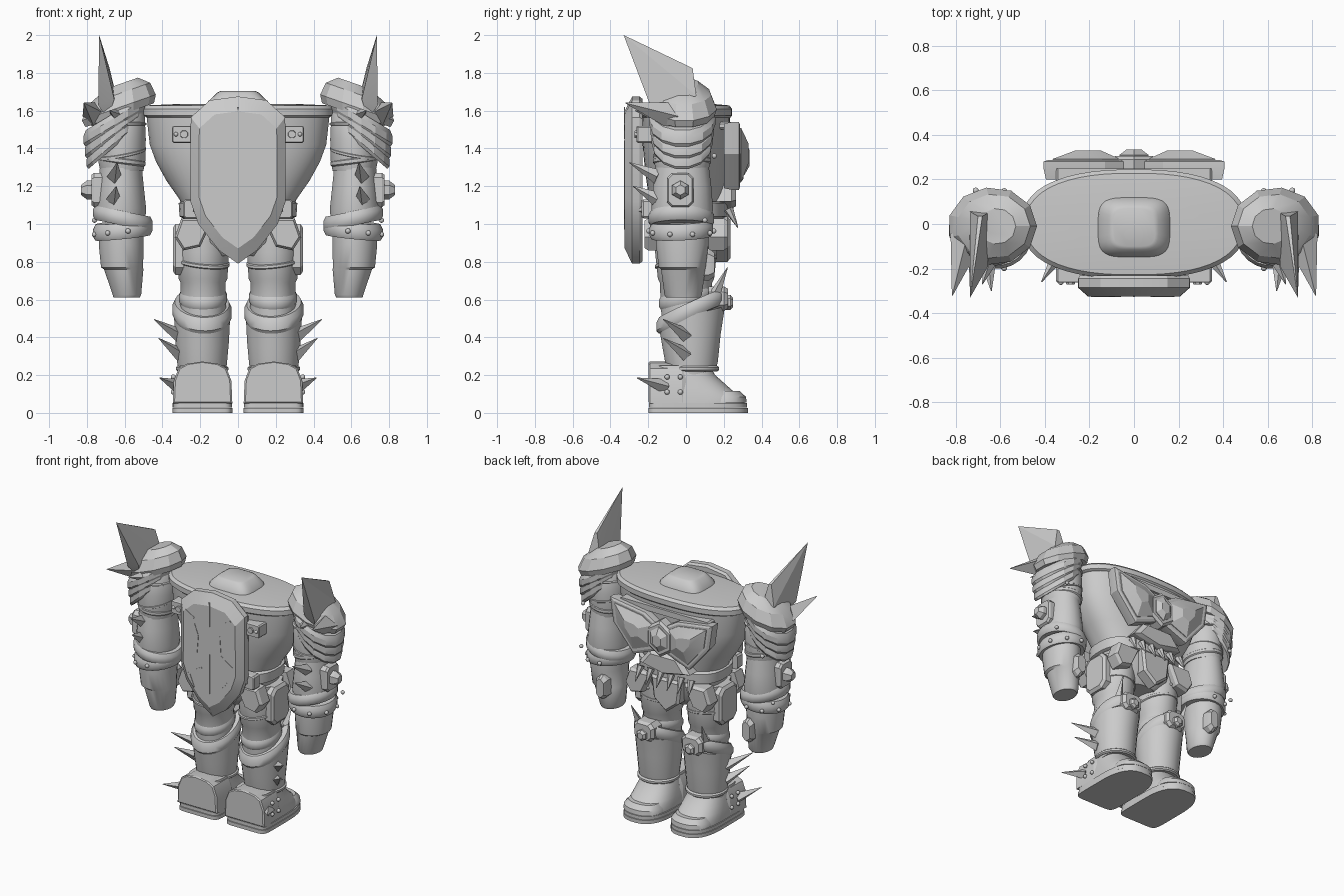
import bpy, bmesh, math
from mathutils import Vector

if "Cube" in bpy.data.objects:
    bpy.data.objects.remove(bpy.data.objects["Cube"])

grey = bpy.data.materials.new("plain_grey")
grey.diffuse_color = (0.6, 0.6, 0.6, 1)
grey.use_nodes = True
grey.node_tree.nodes["Principled BSDF"].inputs["Base Color"].default_value = grey.diffuse_color


def finish(name, bm, mirror, angle=35):
    """Clean normals, smooth by angle, optionally mirror across x."""
    bmesh.ops.recalc_face_normals(bm, faces=bm.faces)
    for f in bm.faces:
        f.smooth = True
    for e in bm.edges:
        e.smooth = len(e.link_faces) == 2 and e.calc_face_angle(0) < math.radians(angle)
    me = bpy.data.meshes.new(name)
    bm.to_mesh(me)
    bm.free()
    me.materials.append(grey)
    ob = bpy.data.objects.new(name, me)
    bpy.context.collection.objects.link(ob)
    if mirror:
        ob.modifiers.new("mirror", 'MIRROR')
    return ob


def skin(bm, rings):
    for a, b in zip(rings, rings[1:]):
        for i in range(len(a)):
            j = (i + 1) % len(a)
            bm.faces.new((a[i], a[j], b[j], b[i]))
    bm.faces.new(rings[0])
    bm.faces.new(rings[-1])


def loft(name, secs, n=24, power=(2, 2), slope=(0, 0), mirror=True, angle=35):
    """Stack of (cx, cy, z, rx, ry) ovals; power is (back half, front half)."""
    bm, rings = bmesh.new(), []
    for cx, cy, z, rx, ry in secs:
        ring = []
        for i in range(n):
            t = 2 * math.pi * (i + .5) / n
            c, s = math.cos(t), math.sin(t)
            p = 2 / (power[0] if s < 0 else power[1])
            dx = rx * math.copysign(abs(c) ** p, c)
            dy = ry * math.copysign(abs(s) ** p, s)
            ring.append(bm.verts.new((cx + dx, cy + dy, z + slope[0] * dx + slope[1] * dy)))
        rings.append(ring)
    skin(bm, rings)
    return finish(name, bm, mirror, angle)


def band(name, cx, cy, z, rx, ry, h, slope=(0, 0), n=24, angle=35, mirror=True):
    prof = ((-.5, .93), (-.25, 1), (.2, 1), (.5, .92))
    return loft(name, [(cx, cy, z + h * a, rx * k, ry * k) for a, k in prof],
                n, slope=slope, angle=angle, mirror=mirror)


def plate(name, pts, layers, axis='y', mirror=True):
    """Outline extruded along an axis through (depth, scale) layers."""
    bm, rings = bmesh.new(), []
    ca = sum(p[0] for p in pts) / len(pts)
    cb = sum(p[1] for p in pts) / len(pts)
    for d, k in layers:
        ring = []
        for a, b in pts:
            a, b = ca + (a - ca) * k, cb + (b - cb) * k
            ring.append(bm.verts.new((a, d, b) if axis == 'y' else (d, a, b)))
        rings.append(ring)
    skin(bm, rings)
    return finish(name, bm, mirror, 20)


def spikes(name, items, n=4, mirror=True):
    """Cones from (base, tip, radius)."""
    bm = bmesh.new()
    for base, tip, r in items:
        b, t = Vector(base), Vector(tip)
        d = t - b
        m = d.to_track_quat('Z', 'Y').to_matrix().to_4x4()
        m.translation = (b + t) / 2
        bmesh.ops.create_cone(bm, cap_ends=True, segments=n, radius1=r, radius2=.002,
                              depth=d.length, matrix=m)
    return finish(name, bm, mirror)


def studs(name, places, r=.014):
    bm = bmesh.new()
    for p in places:
        ret = bmesh.ops.create_icosphere(bm, subdivisions=2, radius=r)
        bmesh.ops.translate(bm, verts=ret['verts'], vec=p)
    return finish(name, bm, True)


def strips(name, lines, y, w=.005):
    """Thin raised score lines given as (x1, z1, x2, z2)."""
    bm = bmesh.new()
    for x1, z1, x2, z2 in lines:
        d = Vector((x2 - x1, z2 - z1)).normalized() * w
        q = [(x1 - d.y, z1 + d.x), (x2 - d.y, z2 + d.x), (x2 + d.y, z2 - d.x), (x1 + d.y, z1 - d.x)]
        skin(bm, [[bm.verts.new((a, yy, b)) for a, b in q] for yy in (y, y - .006)])
    return finish(name, bm, False)


def box(a0, a1, b0, b1, c=.0):
    return [(a0 + c, b0), (a1 - c, b0), (a1, b0 + c), (a1, b1 - c),
            (a1 - c, b1), (a0 + c, b1), (a0, b1 - c), (a0, b0 + c)]


def hexagon(ca, cb, r, n=6, rb=None):
    return [(ca + r * math.cos(2 * math.pi * (i + .5) / n),
             cb + (rb or r) * math.sin(2 * math.pi * (i + .5) / n)) for i in range(n)]


# torso, rim, neck
loft("torso", [(0, 0, z, rx, ry) for z, rx, ry in (
    (1.02, .27, .18), (1.13, .31, .195), (1.23, .38, .21), (1.33, .435, .222),
    (1.42, .468, .23), (1.57, .485, .235))], 48, (2.4, 2.4), mirror=False)
loft("torso_rim", [(0, 0, z, rx, ry) for z, rx, ry in (
    (1.565, .485, .235), (1.575, .505, .245), (1.61, .505, .245), (1.628, .485, .228),
    (1.636, .3, .14))], 48, (2.4, 2.4), mirror=False)
loft("neck", [(0, -.015, z, rx, ry) for z, rx, ry in (
    (1.62, .165, .138), (1.65, .158, .13), (1.695, .11, .1), (1.703, .095, .085))],
    32, (4, 4), mirror=False)

# belt and pelvis
loft("belt", [(0, 0, z, rx, ry) for z, rx, ry in (
    (1.03, .29, .2), (1.04, .31, .22), (1.11, .315, .22), (1.12, .3, .2))], 40, (2.6, 2.6), mirror=False)
loft("pelvis", [(0, 0, z, rx, ry) for z, rx, ry in (
    (.83, .12, .13), (.9, .24, .18), (1.04, .295, .2))], 32, (2.6, 2.6), mirror=False)
plate("belt_plate", box(.15, .29, 1.03, 1.13, .01), [(-.17, 1), (-.225, 1), (-.235, .9)])
plate("belt_bolt", hexagon(.22, 1.08, .025), [(-.22, 1), (-.25, .8)])
for side, y in (("rear", -1), ("front", 1)):
    plate(side + "_hip_flap", [(.13, 1.03), (.3, 1.03), (.335, .93), (.29, .86), (.2, .88)],
          [(.12 * y, 1), (.2 * y, 1), (.22 * y, .85)])
plate("hip_side_plate", box(-.1, .1, .73, 1.0, .04), [(.28, 1), (.33, 1), (.345, .85)], 'x')
plate("loin_plate", [(-.12, 1.04), (.12, 1.04), (.1, .88), (0, .8), (-.1, .88)],
      [(.15, 1), (.22, 1), (.235, .85)], mirror=False)
spikes("belt_teeth", [((x, .225, 1.08), (x * 1.05, .275, .98), .026)
                      for x in (-.2, -.12, -.04, .04, .12, .2)], 6, False)

# pointed shell on the rear side, with score marks
half = [(.15, 1.655), (.25, 1.565), (.252, 1.12), (.21, 1.0), (.1, .86)]
outline = [(0, 1.675)] + half + [(0, .79)] + [(-x, z) for x, z in reversed(half)]
plate("rear_shell", outline, [(-.23, .97), (-.245, 1), (-.285, 1), (-.325, .82)], mirror=False)
strips("shell_scores", [(0, 1.45, 0, 1.62), (0, .97, 0, 1.25), (-.19, 1.52, -.12, 1.48),
                        (-.12, 1.44, -.09, 1.36), (-.09, 1.36, -.1, 1.24), (.08, 1.4, .09, 1.26),
                        (.09, 1.26, .18, 1.2), (.12, 1.5, .17, 1.53), (-.17, 1.07, -.06, 1.14),
                        (-.16, 1.08, -.12, .98), (.09, 1.03, .14, 1.08)], -.322)
plate("shell_mount", box(.22, .35, 1.43, 1.52, .008), [(-.18, 1), (-.255, 1), (-.262, .92)])
plate("mount_bolt", hexagon(.285, 1.475, .025, 8), [(-.25, 1), (-.272, .8)])
studs("mount_studs", [(.328, -.262, 1.475), (.24, -.262, 1.475)], .012)

# winged crest and gem on the front side
wing = [(.03, 1.44), (.13, 1.5), (.405, 1.54), (.38, 1.37), (.22, 1.18), (.04, 1.25)]
plate("crest_wing_frame", wing, [(.2, .95), (.245, 1), (.28, 1), (.287, .9)])
plate("crest_wing", wing, [(.26, .82), (.292, .8), (.33, .3)])
plate("crest_bar", box(-.35, .35, 1.5, 1.54, .01), [(.16, 1), (.25, 1)], mirror=False)
plate("gem_setting", hexagon(0, 1.35, .115, 6, .13), [(.22, 1), (.29, 1), (.305, .85)], mirror=False)
plate("gem", hexagon(0, 1.35, .075, 6, .09), [(.29, 1), (.31, 1), (.335, .5)], mirror=False)
plate("crest_lower_plate", [(-.12, 1.22), (.12, 1.22), (.2, 1.12), (0, 1.08), (-.2, 1.12)],
      [(.15, 1), (.24, 1), (.265, .8)], mirror=False)

# shoulder dome, hanging lames, horns
loft("shoulder_dome", [(.63, -.01, 1.575, .185, .16), (.635, -.01, 1.615, .2, .175),
                       (.63, -.01, 1.69, .165, .145), (.615, -.01, 1.745, .085, .08)],
     11, slope=(-.35, 0), angle=25)
for i, (z, rx, s) in enumerate(((1.545, .168, -.6), (1.5, .16, -.75), (1.45, .15, -.85))):
    band("shoulder_lame_%d" % (i + 1), .655, -.02, z, rx, .175 - .006 * i, .085, (s, 0), 14, 25)
bm = bmesh.new()
for p in ((.735, -.33, 2.0), (.68, .035, 1.825), (.7, .035, 1.825), (.645, .055, 1.68), (.735, .055, 1.68),
          (.655, -.19, 1.66), (.74, -.19, 1.63), (.69, -.13, 1.55)):
    bm.verts.new(p)
bmesh.ops.convex_hull(bm, input=bm.verts)
finish("shoulder_horn", bm, True, 15)
spikes("shoulder_side_horns", [((.75, -.06, 1.57), (.815, -.32, 1.64), .075),
                               ((.63, -.12, 1.57), (.68, -.27, 1.6), .045)])

# arm
loft("upper_arm", [(.615, -.02, z, rx, ry) for z, rx, ry in (
    (1.28, .115, .14), (1.33, .125, .15), (1.45, .128, .15), (1.58, .122, .14), (1.64, .09, .1))])
loft("forearm", [(.62, -.02, z, rx, ry) for z, rx, ry in (
    (1.02, .13, .155), (1.08, .135, .165), (1.2, .122, .155), (1.32, .11, .14))])
band("elbow_band", .615, -.02, 1.335, .126, .155, .04, (.12, 0))
band("elbow_strap", .615, -.02, 1.375, .128, .155, .025, (-.18, .1))
band("arm_strap", .615, -.02, 1.53, .131, .155, .02)
band("cuff_upper", .61, -.025, 1.03, .16, .175, .075, (.2, 0))
band("cuff_lower", .61, -.025, .97, .158, .17, .085, (-.1, .05))
loft("hand", [(.59, -.015, .61, .07, .09), (.588, -.015, .625, .076, .1), (.605, -.015, .76, .105, .118),
              (.614, -.02, .77, .112, .125), (.618, -.02, .89, .12, .14), (.618, -.02, .95, .12, .14)])
plate("thumb", box(.54, .62, .7, .87, .03), [(.05, 1), (.12, 1), (.15, .75)])
plate("elbow_plate", box(-.1, .04, 1.09, 1.27, .025), [(.7, 1), (.762, 1), (.775, .9)], 'x')
plate("elbow_stud", hexagon(-.03, 1.18, .05), [(.76, 1), (.8, 1), (.83, .55)], 'x')
spikes("arm_spikes", [((.655, -.15, 1.25), (.64, -.3, 1.325), .04),
                      ((.66, -.15, 1.13), (.645, -.28, 1.2), .04)])
ring = [math.radians(a) for a in range(-100, 110, 40)]
studs("cuff_studs", [(.61 + .16 * math.cos(a), -.025 + .175 * math.sin(a), .96 - .016 * math.cos(a))
                     for a in ring] + [(.71, .15, 1.36), (.76, .1, 1.02)])

# leg
loft("thigh", [(.185, .0, z, rx, ry) for z, rx, ry in (
    (.5, .12, .13), (.58, .122, .135), (.69, .12, .14), (.71, .13, .15),
    (.85, .138, .165), (1.0, .125, .17))])
band("thigh_strap", .185, 0, .8, .142, .165, .03, (.1, .15))
loft("shin", [(.19, .035, .2, .125, .125), (.19, .035, .24, .13, .135), (.19, .03, .38, .143, .155),
              (.19, .03, .52, .15, .178)], slope=(0, .25))
band("knee_collar", .19, .028, .54, .157, .187, .085, (.05, .45))
band("knee_roll", .185, 0, .61, .128, .145, .07, (0, .2))
band("ankle_band", .19, .035, .235, .14, .142, .03)
plate("knee_plate", box(.11, .27, .54, .67, .03), [(.12, 1), (.2, 1), (.222, .8)])
plate("knee_stud", hexagon(.19, .585, .04), [(.2, 1), (.235, 1), (.25, .6)])
spikes("knee_blade", [((.26, .14, .6), (.28, .22, .77), .035)])
spikes("leg_spikes", [((.31, .0, .41), (.445, -.12, .495), .04), ((.31, .0, .31), (.42, -.12, .395), .038),
                      ((.32, -.11, .14), (.415, -.26, .185), .04)])
studs("thigh_studs", [(.185 + .14 * math.cos(a), .165 * math.sin(a), .9)
                      for a in (math.radians(d) for d in (30, 60, 90, 120))], .01)

# boot
for nm, z0, z1, k in (("sole_lower", 0, .026, 1), ("sole_upper", .028, .052, .985)):
    loft(nm, [(.188, .064, z, .16 * k, .264 * k) for z in (z0, z1)], 36, (9, 2.6))
loft("boot", [(.188, cy, z, rx, ry) for cy, z, rx, ry in (
    (.06, .05, .152, .25), (.058, .085, .15, .245), (.03, .12, .145, .215), (.01, .16, .138, .19),
    (-.01, .2, .13, .165), (-.015, .25, .12, .14))], 36, (5, 2.4))
arch = [(.03, .05), (.345, .05), (.34, .17), (.315, .235), (.27, .26), (.19, .272),
        (.105, .26), (.06, .235), (.035, .17)]
plate("heel_guard", arch, [(-.198, .94), (-.19, 1), (-.02, .97), (0, .9)])
loft("toe_cap", [(.188, .2, z, rx, ry) for z, rx, ry in (
    (.055, .14, .122), (.085, .135, .118), (.115, .11, .085))], 28, (3, 2.2))
studs("heel_studs", [(.342, y, z) for y in (-.1, -.03) for z in (.11, .19)])
